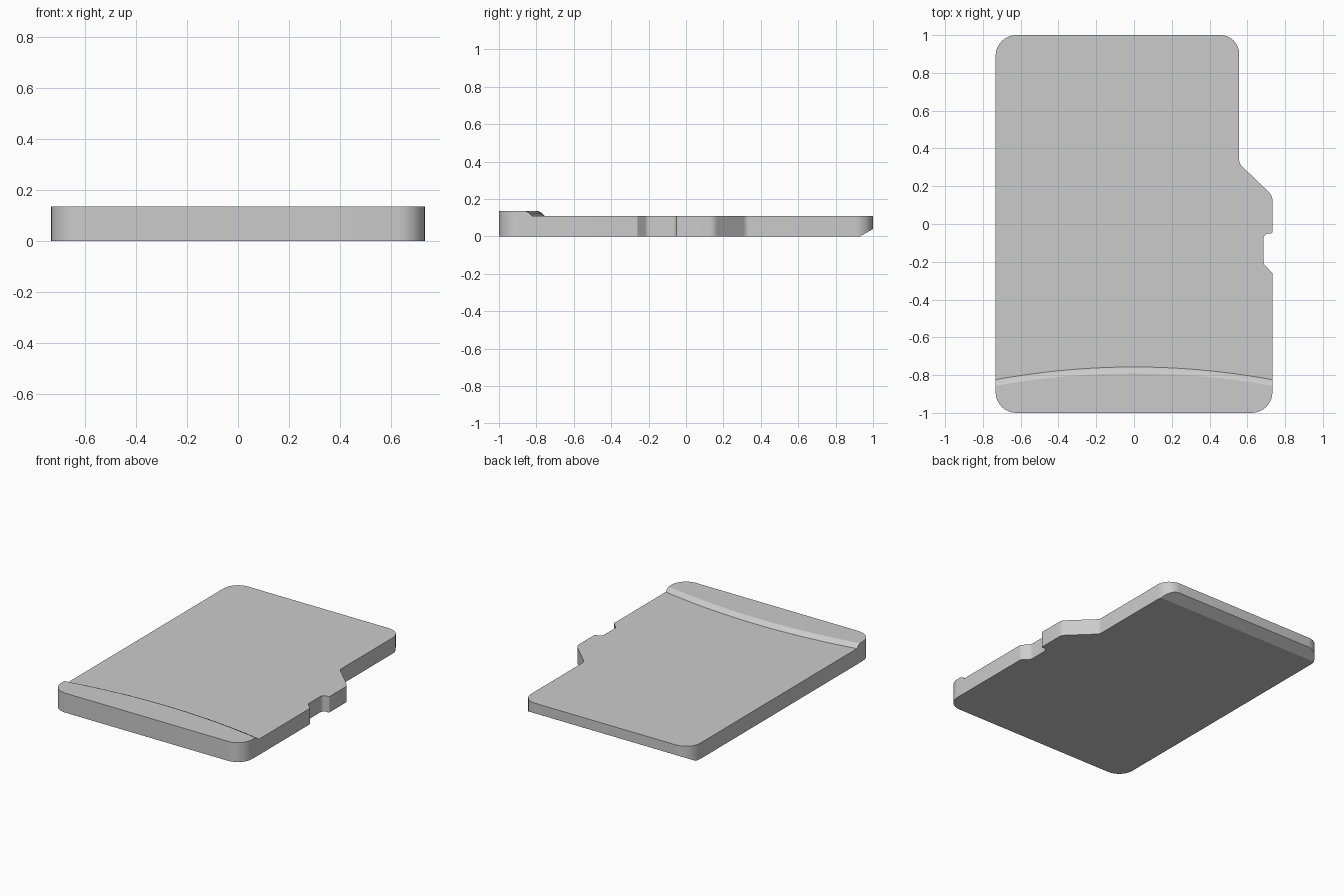
import bpy, bmesh
from mathutils import Vector

cube = bpy.data.objects.get("Cube")
if cube:
    bpy.data.objects.remove(cube, do_unlink=True)

HALF = 0.733       # half the card width
BODY_TOP = 0.11

grey = bpy.data.materials.new("light_grey")
grey.use_nodes = True
grey.diffuse_color = (0.6, 0.6, 0.6, 1)
grey.node_tree.nodes["Principled BSDF"].inputs["Base Color"].default_value = (0.6, 0.6, 0.6, 1)


def round_corner(before, corner, after, radius, steps=8):
    """Points of a circular fillet between two straight edges."""
    p = Vector(corner)
    a, b = (Vector(before) - p).normalized(), (Vector(after) - p).normalized()
    half_angle = a.angle(b) / 2
    tangent = radius / (a - b).length * (a + b).length
    centre = p + (a + b).normalized() * (radius / (a - b).length * 2)
    start = (p + a * tangent - centre).normalized()
    end = (p + b * tangent - centre).normalized()
    return [centre + start.slerp(end, i / steps) * radius for i in range(steps + 1)]


def rounded_outline(corners):
    points = []
    for i, (x, y, r) in enumerate(corners):
        before, after = corners[i - 1][:2], corners[(i + 1) % len(corners)][:2]
        points += round_corner(before, (x, y), after, r)
    return points


def loft(bm, rings, cap_bottom=True):
    """Skin matching (points, z) rings and close the ends."""
    loops = [[bm.verts.new((p[0], p[1], z)) for p in pts] for pts, z in rings]
    for low, high in zip(loops, loops[1:]):
        for i in range(len(low)):
            bm.faces.new((low[i - 1], low[i], high[i], high[i - 1]))
    bm.faces.new(loops[-1])
    if cap_bottom:
        bm.faces.new(loops[0][::-1])


def finish(name, bm):
    mesh = bpy.data.meshes.new(name)
    bm.to_mesh(mesh)
    bm.free()
    mesh.materials.append(grey)
    obj = bpy.data.objects.new(name, mesh)
    bpy.context.collection.objects.link(obj)
    bpy.ops.object.select_all(action="DESELECT")
    obj.select_set(True)
    bpy.context.view_layer.objects.active = obj
    bpy.ops.object.shade_smooth_by_angle(angle=0.42)
    return obj


# Card body: stepped outline with a notch on one edge
outline = rounded_outline([
    (-HALF, -1, 0.11), (HALF, -1, 0.11),
    (HALF, -0.26, 0.01), (0.685, -0.21, 0.03), (0.685, -0.05, 0.03), (HALF, -0.05, 0.01),
    (HALF, 0.15, 0.06), (0.557, 0.32, 0.04),
    (0.557, 1, 0.1), (-HALF, 1, 0.11),
])
bm = bmesh.new()
loft(bm, [(outline, 0), (outline, BODY_TOP)])

# Sloped underside along the back edge
cut = bmesh.ops.bisect_plane(
    bm, geom=bm.verts[:] + bm.edges[:] + bm.faces[:], dist=1e-5,
    plane_co=(0, 0.93, 0), plane_no=(0, 0.04, -0.07), clear_outer=True)
bmesh.ops.holes_fill(bm, edges=[e for e in bm.edges if e.is_boundary], sides=0)
bmesh.ops.recalc_face_normals(bm, faces=bm.faces[:])
finish("card_body", bm)

# Raised finger grip with a curved, sloping back edge
front = [p for p in outline if p.y < -0.88]
ARC_STEPS = 32


def grip_ring(middle_y):
    xs = [HALF - 2 * HALF * i / ARC_STEPS for i in range(ARC_STEPS + 1)]
    return front + [Vector((x, middle_y - 0.125 * x * x)) for x in xs]


bm = bmesh.new()
loft(bm, [(grip_ring(-0.757), BODY_TOP), (grip_ring(-0.77), 0.125), (grip_ring(-0.79), 0.135)],
     cap_bottom=False)
finish("finger_grip", bm)
